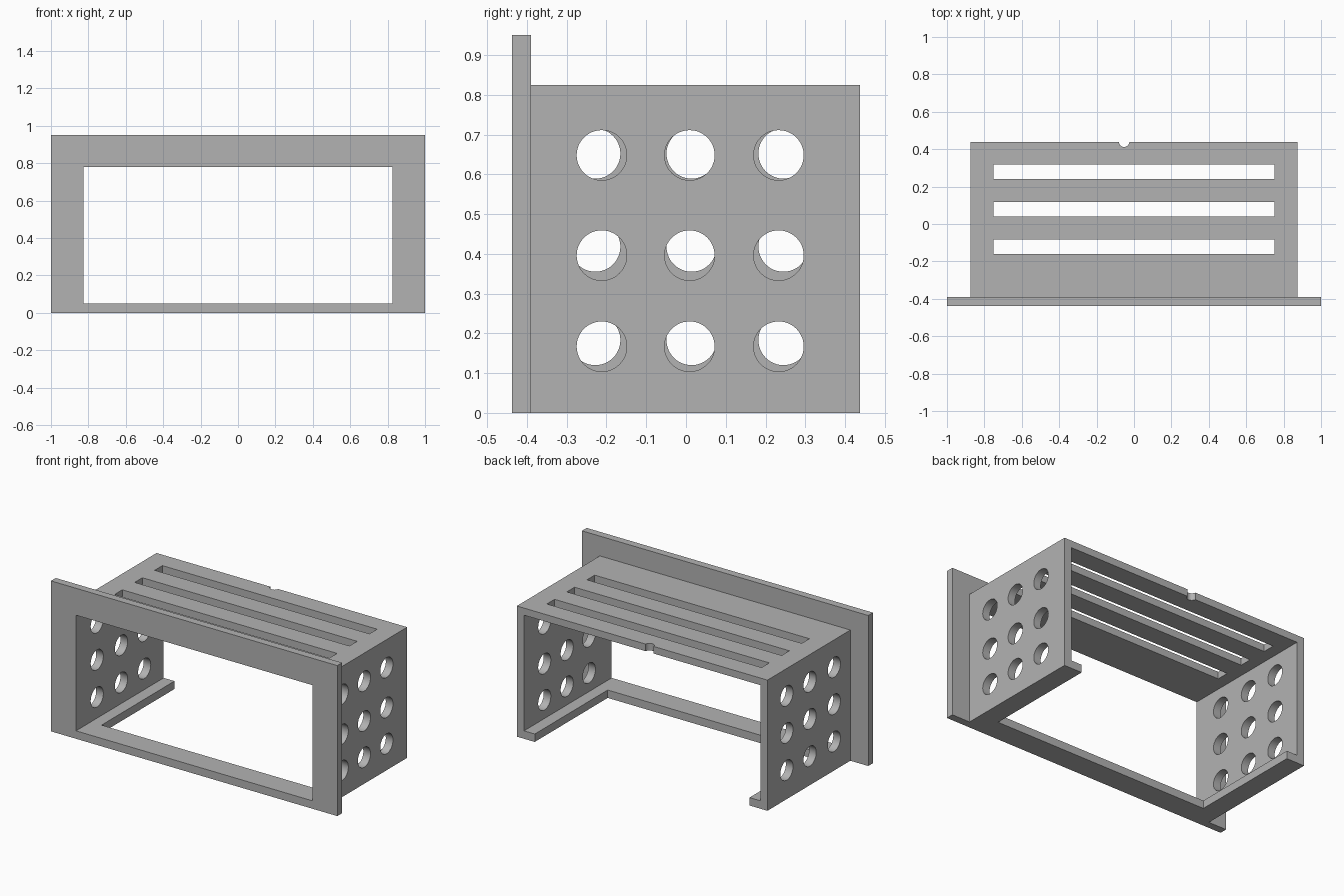
import bpy

cube = bpy.data.objects.get("Cube")
if cube:
    bpy.data.objects.remove(cube, do_unlink=True)

grey = bpy.data.materials.new("plain grey")
grey.use_nodes = True
colour = (0.45, 0.45, 0.45, 1)
grey.diffuse_color = colour
grey.node_tree.nodes["Principled BSDF"].inputs["Base Color"].default_value = colour


def box(name, x, y, z):
    """Box from (low, high) ranges along each axis."""
    bpy.ops.mesh.primitive_cube_add(size=1, location=[sum(r) / 2 for r in (x, y, z)])
    ob = bpy.context.object
    ob.name = name
    ob.scale = [r[1] - r[0] for r in (x, y, z)]
    bpy.ops.object.transform_apply(location=True, rotation=True, scale=True)
    ob.data.materials.append(grey)
    return ob


def drill(name, radius, depth, location, rotation=(0, 0, 0)):
    bpy.ops.mesh.primitive_cylinder_add(vertices=48, radius=radius, depth=depth,
                                        location=location, rotation=rotation)
    ob = bpy.context.object
    ob.name = name
    bpy.ops.object.transform_apply(location=True, rotation=True, scale=True)
    ob.data.materials.append(grey)
    return ob


def combine(target, tool, operation="DIFFERENCE"):
    """Apply a boolean and discard the tool object."""
    tool.hide_render = True
    mod = target.modifiers.new("Boolean", "BOOLEAN")
    mod.operation = operation
    mod.solver = "EXACT"
    mod.object = tool
    bpy.context.view_layer.objects.active = target
    bpy.ops.object.modifier_apply(modifier=mod.name)
    bpy.data.objects.remove(tool, do_unlink=True)


# Front flange joined to the box-shaped body
housing = box("mounting_housing", (-1, 1), (-0.4375, -0.39), (0, 0.95))
body = box("body", (-0.875, 0.875), (-0.42, 0.4375), (0, 0.825))
combine(housing, body, "UNION")

# Bay running from front to back
combine(housing, box("bay_cutter", (-0.825, 0.825), (-0.6, 0.6), (0.05, 0.78)))

# Floor opening, leaving a front lip and two side rails
combine(housing, box("floor_cutter", (-0.75, 0.75), (-0.29, 0.6), (-0.1, 0.1)))

# Ventilation slots in the top
for y in (-0.16, 0.04, 0.24):
    combine(housing, box("slot_cutter", (-0.75, 0.75), (y, y + 0.077), (0.7, 0.9)))

# Cable notch in the rear edge of the top
combine(housing, drill("notch_cutter", 0.028, 0.3, (-0.053, 0.44, 0.8)))

# Round side holes; the two walls have slightly different spacing
side_holes = {
    0.85: ((-0.212, 0.009, 0.233), (0.167, 0.396, 0.648)),
    -0.85: ((-0.228, 0.014, 0.245), (0.183, 0.418, 0.652)),
}
for x, (columns, rows) in side_holes.items():
    for y in columns:
        for z in rows:
            combine(housing, drill("hole_cutter", 0.063, 0.2, (x, y, z), (0, 1.570796, 0)))

# Crisp edges, smooth hole walls
bpy.ops.object.select_all(action="DESELECT")
housing.select_set(True)
bpy.context.view_layer.objects.active = housing
bpy.ops.object.shade_smooth_by_angle()
